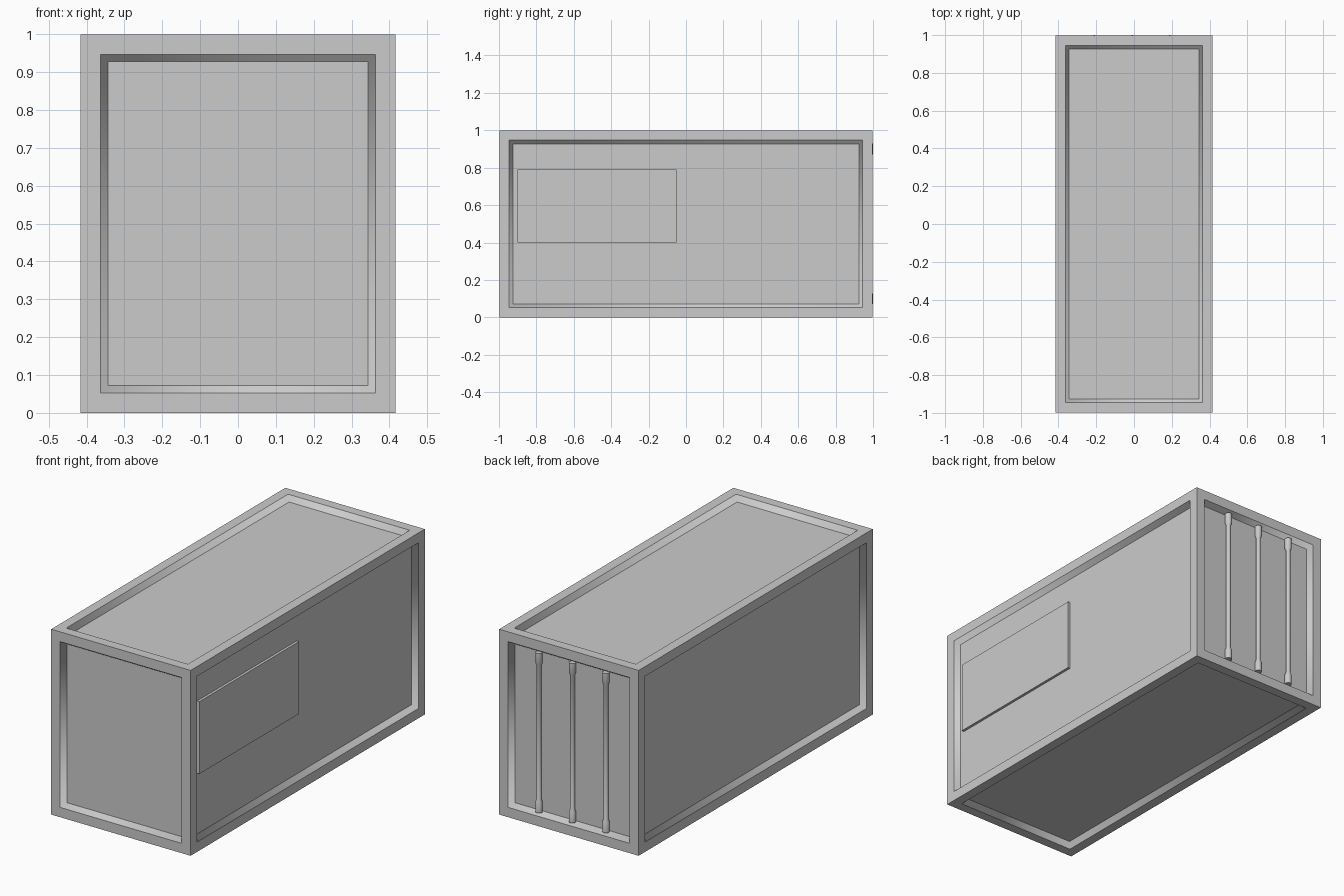
import bpy, bmesh
from math import cos, sin, tau

cube = bpy.data.objects.get("Cube")
if cube:
    bpy.data.objects.remove(cube, do_unlink=True)

GREY = (0.6, 0.6, 0.6, 1)
grey = bpy.data.materials.new("container grey")
grey.use_nodes = True
grey.diffuse_color = GREY
grey.node_tree.nodes["Principled BSDF"].inputs["Base Color"].default_value = GREY


def finish(name, bm):
    bmesh.ops.recalc_face_normals(bm, faces=bm.faces)
    mesh = bpy.data.meshes.new(name)
    bm.to_mesh(mesh)
    bm.free()
    mesh.materials.append(grey)
    obj = bpy.data.objects.new(name, mesh)
    bpy.context.collection.objects.link(obj)
    return obj


def box(lo, hi):
    bm = bmesh.new()
    bmesh.ops.create_cube(bm, size=1)
    for v in bm.verts:
        v.co = [(a + b) / 2 + c * (b - a) for a, b, c in zip(lo, hi, v.co)]
    return bm


# Container body: every side has a flat frame and a sunken panel with sloped rims
bm = box((-0.416, -0.998, 0), (0.416, 0.998, 1))
sides = list(bm.faces)
bmesh.ops.inset_individual(bm, faces=sides, thickness=0.053, use_even_offset=True)
slopes = bmesh.ops.inset_individual(bm, faces=sides, thickness=0.019, depth=-0.03,
                                    use_even_offset=True)["faces"]
# Rims blend softly round their corners, with crisp borders to frame and panel
rims = set(slopes) - set(sides)
for f in rims:
    f.smooth = True
for e in bm.edges:
    e.smooth = all(f in rims for f in e.link_faces)
finish("container_body", bm)

# Raised plate on the +x side
finish("side_plate", box((0.38, -0.9, 0.4), (0.4, -0.05, 0.79)))

# Door locking bars: a thin rod with thicker, tapered end sleeves
PROFILE = [(0.018, 0.07), (0.018, 0.125), (0.012, 0.138),
           (0.012, 0.862), (0.018, 0.875), (0.018, 0.93)]
SEGMENTS = 16


def locking_bar(name, x, y):
    bm = bmesh.new()
    rings = [[bm.verts.new((x + r * cos(tau * i / SEGMENTS),
                            y + r * sin(tau * i / SEGMENTS), z))
              for i in range(SEGMENTS)] for r, z in PROFILE]
    for low, high in zip(rings, rings[1:]):
        for i in range(SEGMENTS):
            j = (i + 1) % SEGMENTS
            bm.faces.new((low[i], low[j], high[j], high[i])).smooth = True
    for ring in (rings[0], rings[-1]):
        cap = bm.faces.new(ring)
        for e in cap.edges:
            e.smooth = False
    finish(name, bm)


for label, x in (("left", 0.19), ("middle", -0.01), ("right", -0.21)):
    locking_bar("locking_bar_" + label, x, 0.982)
